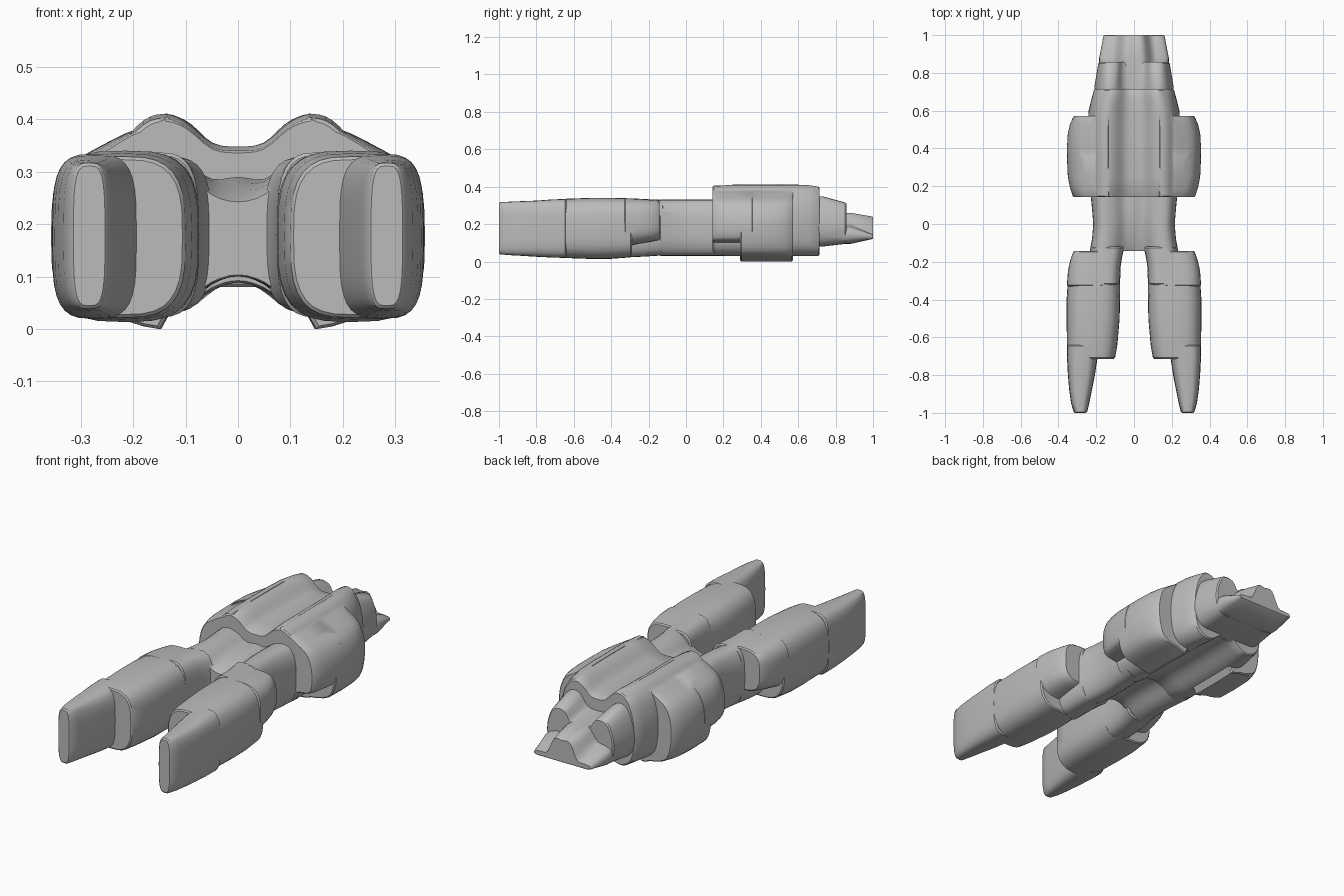
import bpy, bmesh, math

if "Cube" in bpy.data.objects:
    bpy.data.objects.remove(bpy.data.objects["Cube"])

grey = bpy.data.materials.new("light_grey")
grey.diffuse_color = (0.5, 0.5, 0.5, 1)
grey.use_nodes = True
grey.node_tree.nodes["Principled BSDF"].inputs["Base Color"].default_value = grey.diffuse_color


def box_ring(x0, x1, z0, z1, e=3.2, n=32):
    """Rounded rectangle cross-section."""
    out = []
    for i in range(n):
        a = 2 * math.pi * i / n
        c, s = math.cos(a), math.sin(a)
        out.append(((x0 + x1) / 2 + (x1 - x0) / 2 * math.copysign(abs(c) ** (2 / e), c),
                    (z0 + z1) / 2 + (z1 - z0) / 2 * math.copysign(abs(s) ** (2 / e), s)))
    return out


def spline_ring(pts, mirror=True, k=3):
    """Closed smooth section through points, half outlines get mirrored."""
    if mirror:
        pts = pts + [(-x, z) for x, z in pts[-2:0:-1]]
    n, out = len(pts), []
    for i in range(n):
        a, b, c, d = (pts[(i + j) % n] for j in (-1, 0, 1, 2))
        for s in range(k):
            t = s / k
            out.append(tuple(0.5 * (2 * b[q] + (c[q] - a[q]) * t
                       + (2 * a[q] - 5 * b[q] + 4 * c[q] - d[q]) * t * t
                       + (3 * b[q] - a[q] - 3 * c[q] + d[q]) * t ** 3) for q in (0, 1)))
    return out


def shrink(ring, d):
    xs, zs = [p[0] for p in ring], [p[1] for p in ring]
    cx, cz = (min(xs) + max(xs)) / 2, (min(zs) + max(zs)) / 2
    fx, fz = 1 - 2 * d / (max(xs) - min(xs)), 1 - 2 * d / (max(zs) - min(zs))
    return [(cx + (x - cx) * fx, cz + (z - cz) * fz) for x, z in ring]


def loft(name, stations, sx=1, soft=0.006):
    """Skin rings along y, with a tiny rounded lip at both ends."""
    (ya, ra), (yb, rb) = stations[0], stations[-1]
    st = [(ya, shrink(ra, soft)), (ya + soft, ra)] + stations[1:-1] + \
         [(yb - soft, rb), (yb, shrink(rb, soft))]
    bm = bmesh.new()
    rings = [[bm.verts.new((sx * x, y, z)) for x, z in r] for y, r in st]
    n = len(rings[0])
    for a, b in zip(rings, rings[1:]):
        for i in range(n):
            bm.faces.new((a[i], a[(i + 1) % n], b[(i + 1) % n], b[i]))
    bm.faces.new(rings[0])
    bm.faces.new(rings[-1])
    bmesh.ops.recalc_face_normals(bm, faces=bm.faces)
    me = bpy.data.meshes.new(name)
    bm.to_mesh(me)
    bm.free()
    ob = bpy.data.objects.new(name, me)
    bpy.context.collection.objects.link(ob)
    me.materials.append(grey)
    return ob


def boxes(rows, e=3.2):
    return [(r[0], box_ring(*r[1:], e=e)) for r in rows]


parts = []

# central hull with twin ridges and a trench below
HULL = [(0, .338), (.05, .345), (.1, .385), (.14, .4), (.18, .388), (.22, .34), (.245, .25),
        (.245, .14), (.225, .06), (.17, .022), (.11, .027), (.05, .065), (0, .078)]


def hull_ring(w, drop=0):
    return spline_ring([(x * w, z - drop * (z > .2)) for x, z in HULL])


hull = loft("hull", [(.143, hull_ring(1, .008)), (.25, hull_ring(1)), (.5, hull_ring(1)),
                     (.6, hull_ring(.97)), (.66, hull_ring(.91, .003)), (.714, hull_ring(.86, .01))])

# waist joining hull and prongs
WAIST = [(0, .235), (.05, .25), (.1, .3), (.15, .32), (.19, .305), (.215, .25), (.22, .17),
         (.215, .09), (.19, .035), (.15, .02), (.1, .035), (.05, .075), (0, .09)]


def waist_ring(w, rise=0):
    return spline_ring([(x * w, z + rise * max(0, 1 - x / .12) * (z > .2)) for x, z in WAIST])


parts.append(loft("waist", [(-.143, waist_ring(1.06)), (-.08, waist_ring(1.01, .02)),
                            (0, waist_ring(.98, .035)), (.08, waist_ring(1.01, .045)),
                            (.2, waist_ring(1.06, .045))]))

# tail with two side humps
T0 = [(0, .265), (.055, .275), (.095, .325), (.14, .337), (.18, .3), (.208, .2), (.2, .12),
      (.16, .075), (.08, .07), (0, .07)]
T1 = [(0, .245), (.055, .25), (.09, .298), (.14, .302), (.168, .27), (.188, .2), (.182, .12),
      (.15, .088), (.08, .084), (0, .084)]
parts.append(loft("tail", [(.68, spline_ring(T0)), (.73, spline_ring(T0)), (.857, spline_ring(T1))]))

# flat tail tip with a raised middle
P0 = [(0, .247), (.055, .245), (.1, .19), (.14, .18), (.175, .165), (.184, .13), (.17, .098),
      (.12, .086), (.06, .084), (0, .084)]
P1 = [(0, .225), (.045, .223), (.085, .142), (.12, .134), (.152, .13), (.162, .12), (.15, .112),
      (.12, .11), (.06, .11), (0, .11)]
parts.append(loft("tail_tip", [(.82, spline_ring(P0)), (.88, spline_ring(P0)), (1, spline_ring(P1))],
                  soft=.003))

# side pod outline: sloped shoulder into the hull ridge
POD = [(.12, .375), (.19, .372), (.26, .34), (.315, .305), (.345, .25), (.355, .18)]


def pod_ring(w, low):
    tail = [(.345, .12), (.315, .1), (.22, .09), (.13, .1)] if not low else \
           [(.345, .09), (.31, .03), (.21, .004), (.13, .022)]
    return spline_ring([(.12 + (x - .12) * w, z) for x, z in POD + tail], False)


for side, sx in (("right", 1), ("left", -1)):
    # long prong, slim blade first and then full width
    parts.append(loft(side + "_prong_blade", boxes([
        (-1, .248, .32, .028, .307), (-.95, .237, .333, .024, .309), (-.88, .223, .343, .02, .312),
        (-.8, .207, .35, .015, .315), (-.72, .195, .354, .011, .321), (-.64, .18, .355, .009, .324)],
        3.6), sx))
    parts.append(loft(side + "_prong", boxes([
        (-.714, .1, .35, .011, .319), (-.64, .088, .355, .008, .325), (-.5, .076, .357, .003, .33),
        (-.4, .074, .357, .004, .33), (-.29, .073, .35, .012, .327)]), sx))
    parts.append(loft(side + "_prong_shoulder", boxes([
        (-.33, .08, .355, .07, .328), (-.25, .08, .35, .085, .325), (-.19, .085, .337, .095, .32),
        (-.143, .1, .322, .103, .317)]), sx))
    parts.append(loft(side + "_prong_root", boxes([
        (-.32, .074, .24, .012, .327), (-.22, .07, .238, .016, .323), (-.16, .06, .235, .02, .321),
        (-.12, .05, .23, .022, .319)]), sx))
    # side pod of the hull
    parts.append(loft(side + "_pod_upper", [(.143, pod_ring(.87, 0)), (.19, pod_ring(.93, 0)),
                                            (.25, pod_ring(.98, 0)), (.36, pod_ring(1, 0))], sx))
    parts.append(loft(side + "_pod", [(.29, pod_ring(.985, 1)), (.4, pod_ring(1, 1)),
                                      (.48, pod_ring(.98, 1)), (.53, pod_ring(.93, 1)),
                                      (.571, pod_ring(.86, 1))], sx))

# merge everything into one clean shell
for p in parts:
    m = hull.modifiers.new(p.name, 'BOOLEAN')
    m.operation, m.solver, m.object = 'UNION', 'EXACT', p
    p.hide_render = True
bpy.context.view_layer.objects.active = hull
hull.select_set(True)
for m in list(hull.modifiers):
    bpy.ops.object.modifier_apply(modifier=m.name)
for p in parts:
    bpy.data.objects.remove(p)
zmin = min(v.co.z for v in hull.data.vertices)
for v in hull.data.vertices:
    v.co.z -= zmin
bpy.ops.object.shade_smooth_by_angle(angle=math.radians(35))
